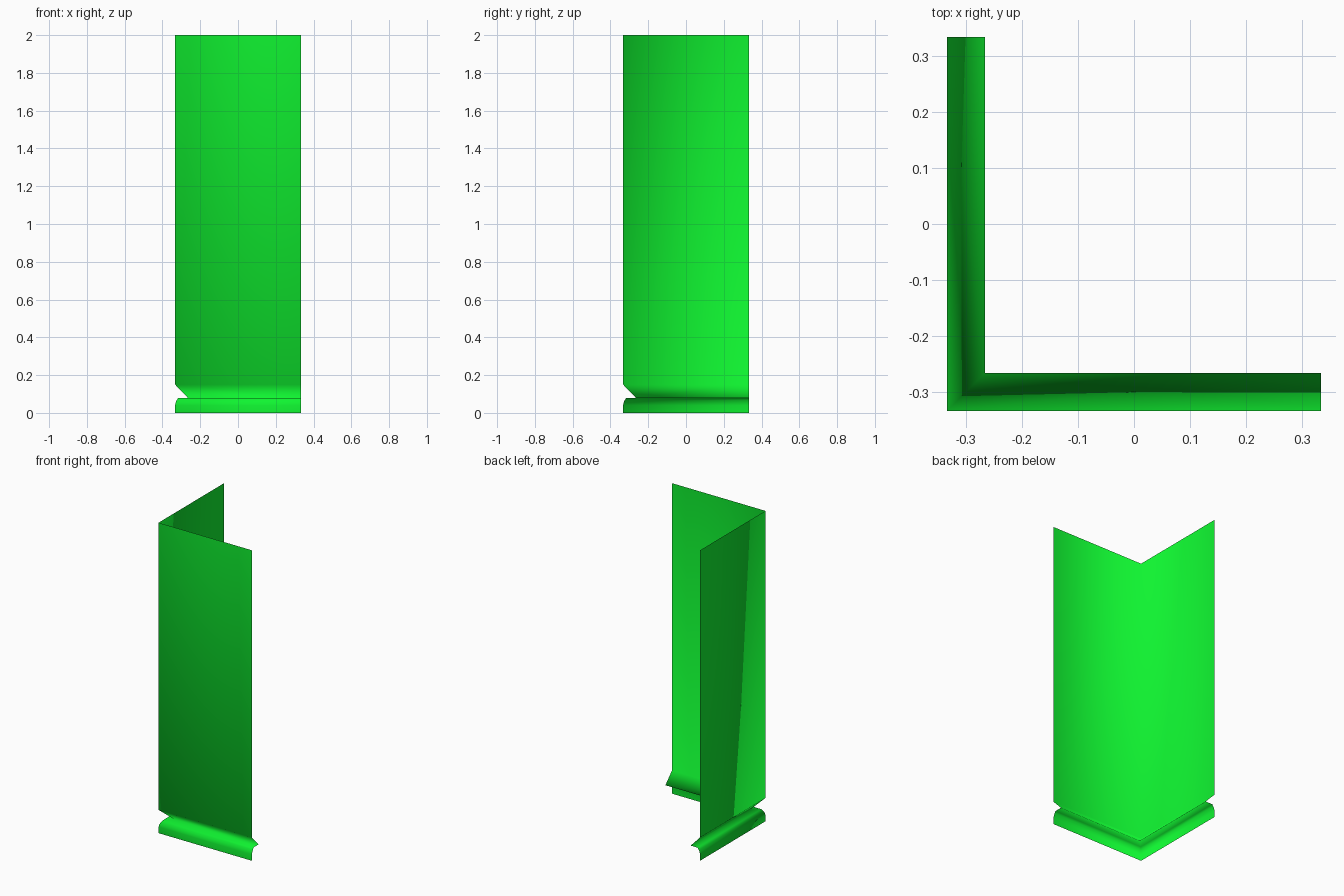
import bpy, bmesh

if "Cube" in bpy.data.objects:
    bpy.data.objects.remove(bpy.data.objects["Cube"])

H = 0.333  # half width of the corner

# Wall profile, top to bottom: (inward offset, height)
profile = [(0, 2.0), (0, 0.15), (0.067, 0.08), (0.017, 0.08),
           (0.009, 0.068), (0.003, 0.055), (0, 0.04), (0, 0.0)]

# Sweep the profile around the L-shaped plan, mitred at the corner
bm = bmesh.new()
rows = []
for d, z in profile:
    plan = [(H, -H + d), (-H + d, -H + d), (-H + d, H)]
    rows.append([bm.verts.new((x, y, z)) for x, y in plan])
for upper, lower in zip(rows, rows[1:]):
    for i in range(2):
        bm.faces.new((upper[i + 1], lower[i + 1], lower[i], upper[i]))
for f in bm.faces:
    f.smooth = True

mesh = bpy.data.meshes.new("corner_wall")
bm.to_mesh(mesh)
bm.free()
wall = bpy.data.objects.new("corner_wall", mesh)
bpy.context.collection.objects.link(wall)

# Green finish
green = bpy.data.materials.new("green")
green.diffuse_color = (0.005, 0.9, 0.03, 1)
green.use_nodes = True
green.node_tree.nodes["Principled BSDF"].inputs["Base Color"].default_value = green.diffuse_color
mesh.materials.append(green)
